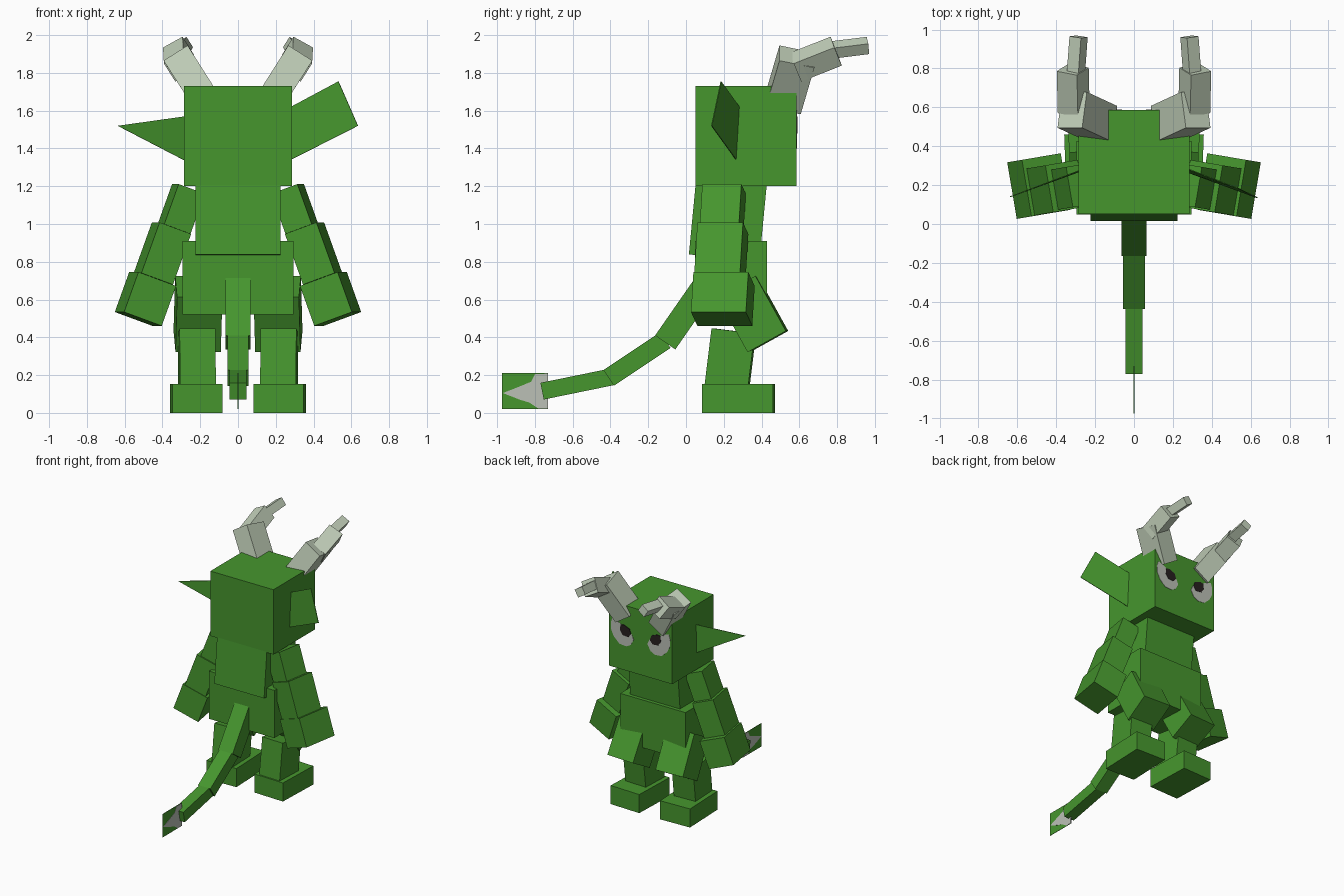
import bpy, bmesh
from math import radians
from mathutils import Matrix, Vector, Euler

cube = bpy.data.objects.get("Cube")
if cube:
    bpy.data.objects.remove(cube, do_unlink=True)


def material(name, rgb):
    m = bpy.data.materials.new(name)
    m.use_nodes = True
    m.diffuse_color = (*rgb, 1)
    m.node_tree.nodes["Principled BSDF"].inputs["Base Color"].default_value = (*rgb, 1)
    return m


GREEN = material("green skin", (0.061, 0.305, 0.027))
HORN = material("pale horn", (0.54, 0.63, 0.49))
GREY = material("light grey", (0.50, 0.53, 0.47))
DARK = material("dark pupil", (0.02, 0.014, 0.014))


def finish(bm, name, mat):
    bmesh.ops.recalc_face_normals(bm, faces=bm.faces)
    me = bpy.data.meshes.new(name)
    bm.to_mesh(me)
    bm.free()
    me.materials.append(mat)
    ob = bpy.data.objects.new(name, me)
    bpy.context.collection.objects.link(ob)
    return ob


def block(name, mat, centre, size, matrix):
    bm = bmesh.new()
    m = Matrix.Translation(centre) @ matrix @ Matrix.Diagonal((*size, 1))
    bmesh.ops.create_cube(bm, size=1, matrix=m)
    return finish(bm, name, mat)


def box(name, centre, size, rot=(0, 0, 0), mat=GREEN):
    """Box turned by x, y, z angles in degrees."""
    turn = Euler([radians(a) for a in rot]).to_matrix().to_4x4()
    return block(name, mat, centre, size, turn)


def bar(name, start, end, width, depth, across, mat=GREEN):
    """Box running from start to end, its width lying along 'across'."""
    a, b = Vector(start), Vector(end)
    z = (b - a).normalized()
    x = Vector(across)
    x = (x - z * x.dot(z)).normalized()
    turn = Matrix((x, z.cross(x), z)).transposed().to_4x4()
    return block(name, mat, (a + b) / 2, (width, depth, (b - a).length), turn)


def plate(name, points, thick, mat):
    """Thin flat polygon, thickened evenly both ways."""
    pts = [Vector(p) for p in points]
    n = (pts[1] - pts[0]).cross(pts[2] - pts[0]).normalized() * thick / 2
    bm = bmesh.new()
    lo = [bm.verts.new(p - n) for p in pts]
    hi = [bm.verts.new(p + n) for p in pts]
    bm.faces.new(lo)
    bm.faces.new(hi)
    for i in range(len(pts)):
        j = (i + 1) % len(pts)
        bm.faces.new((lo[i], lo[j], hi[j], hi[i]))
    return finish(bm, name, mat)


# Head, chest and hips
box("head", (0, 0.318, 1.465), (0.57, 0.535, 0.53))
box("chest", (0, 0.222, 1.03), (0.45, 0.375, 0.42), (-5.5, 0, 0))
box("hips", (0, 0.238, 0.715), (0.59, 0.38, 0.39))

# Tail segments
X = (1, 0, 0)
bar("tail_base", (0, 0.107, 0.685), (0, -0.11, 0.373), 0.13, 0.13, X)
bar("tail_middle", (0, -0.11, 0.385), (0, -0.41, 0.185), 0.112, 0.10, X)
bar("tail_end", (0, -0.395, 0.19), (0, -0.762, 0.115), 0.09, 0.09, X)

# Flat tail tip with a pale arrowhead
plate("tail_tip", [(0, -0.975, 0.02), (0, -0.73, 0.02), (0, -0.73, 0.21), (0, -0.975, 0.21)], 0.003, GREEN)
arrow = [(-0.97, 0.105), (-0.88, 0.07), (-0.83, 0.055), (-0.78, 0.022), (-0.731, 0.022),
         (-0.731, 0.208), (-0.80, 0.205), (-0.82, 0.165), (-0.88, 0.14)]
plate("tail_arrow", [(0, y, z) for y, z in arrow], 0.006, GREY)

# Thin ears, held at different angles
plate("left_ear", [(0.532, 0.185, 1.755), (0.635, 0.135, 1.52), (0.28, 0.265, 1.34), (0.28, 0.282, 1.62)],
      0.005, GREEN)
plate("right_ear", [(-0.637, 0.14, 1.52), (-0.28, 0.275, 1.57), (-0.28, 0.27, 1.335)], 0.005, GREEN)

# Eye outlines on the face, given as x, z
EYE = [(0.268, 1.56), (0.255, 1.60), (0.21, 1.585), (0.17, 1.565), (0.08, 1.51), (0.062, 1.47),
       (0.09, 1.42), (0.13, 1.40), (0.19, 1.405), (0.24, 1.45), (0.265, 1.50)]
PUPIL = [(0.18, 1.565), (0.15, 1.57), (0.10, 1.55), (0.085, 1.51), (0.11, 1.48), (0.16, 1.485), (0.185, 1.52)]

for side, s in (("left", 1), ("right", -1)):
    # Arm: three boxes widening towards the hand
    turn = (0, -20 * s, -9.6 * s)
    box(side + "_upper_arm", (0.30 * s, 0.195, 1.08), (0.15, 0.21, 0.225), turn)
    box(side + "_forearm", (0.40 * s, 0.187, 0.844), (0.18, 0.245, 0.285), turn)
    box(side + "_hand", (0.49 * s, 0.195, 0.603), (0.215, 0.295, 0.225), turn)

    # Leg: thigh leaning forward, shin back, flat foot
    box(side + "_thigh", (0.212 * s, 0.353, 0.523), (0.24, 0.232, 0.333), (29, 0, -3 * s))
    box(side + "_shin", (0.218 * s, 0.235, 0.285), (0.19, 0.23, 0.30), (-7, 0, -2.5 * s))
    box(side + "_foot", (0.22 * s, 0.278, 0.076), (0.265, 0.375, 0.152), (0, 0, -2 * s))

    # Horn: three shrinking boxes curving towards the face side
    across = (0.845, 0, -0.535 * s)
    bar(side + "_horn_base", (0.162 * s, 0.515, 1.64), (0.318 * s, 0.587, 1.886), 0.15, 0.19, across, HORN)
    bar(side + "_horn_middle", (0.31 * s, 0.58, 1.83), (0.315 * s, 0.795, 1.915), 0.12, 0.12, across, HORN)
    bar(side + "_horn_tip", (0.30 * s, 0.76, 1.92), (0.285 * s, 0.963, 1.945), 0.07, 0.065, across, HORN)

    # Eye with pupil
    plate(side + "_eye", [(x * s, 0.586, z) for x, z in EYE], 0.004, GREY)
    plate(side + "_pupil", [(x * s, 0.587, z) for x, z in PUPIL], 0.006, DARK)
